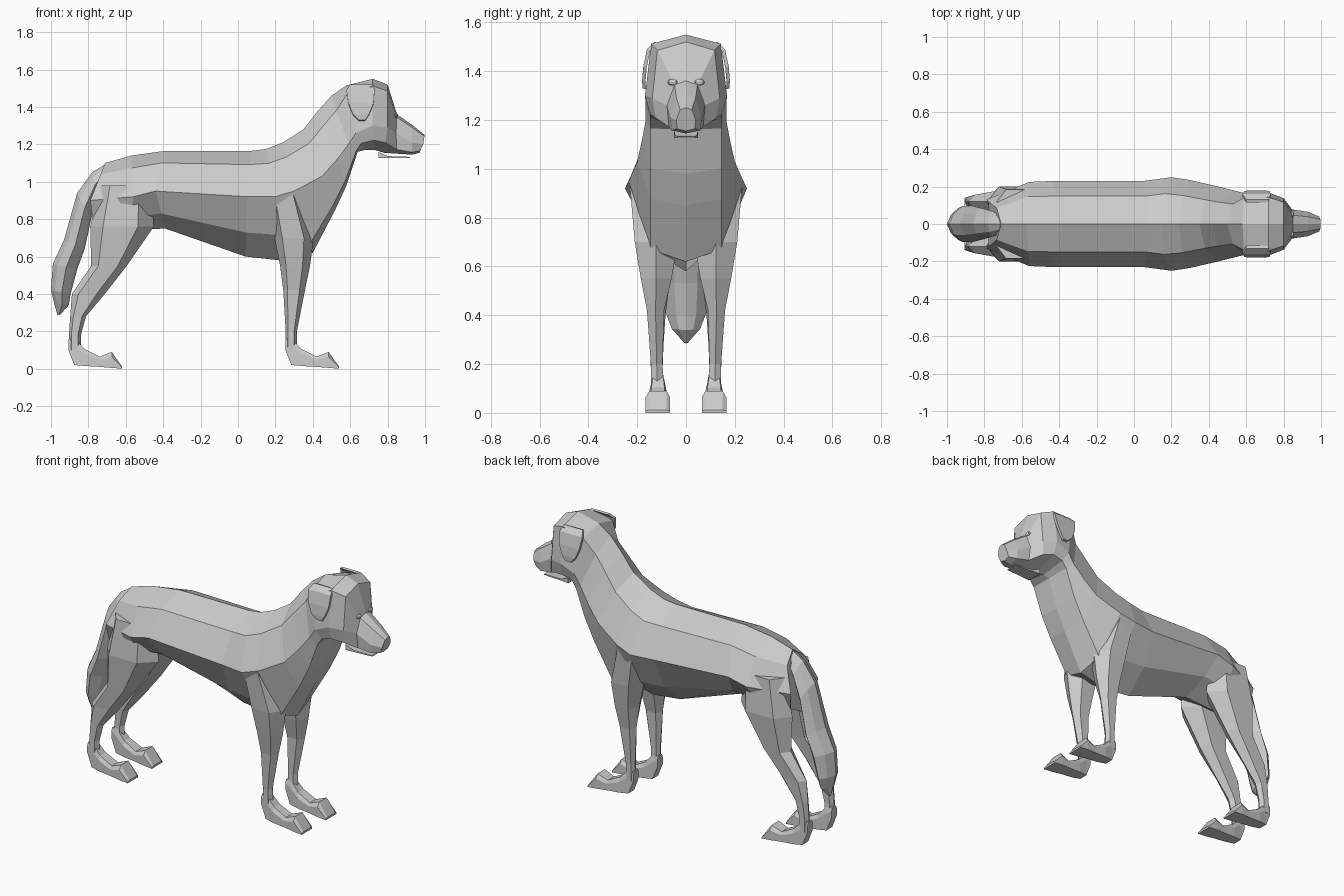
import bpy
import bmesh
from mathutils import Vector

cube = bpy.data.objects.get("Cube")
if cube:
    bpy.data.objects.remove(cube)

fur = bpy.data.materials.new("plain_grey")
fur.use_nodes = True
GREY = (0.6, 0.6, 0.6, 1)
fur.diffuse_color = GREY
fur.node_tree.nodes["Principled BSDF"].inputs["Base Color"].default_value = GREY


def finish(name, bm):
    """Turn a bmesh into a flat shaded object."""
    bmesh.ops.recalc_face_normals(bm, faces=bm.faces)
    mesh = bpy.data.meshes.new(name)
    bm.to_mesh(mesh)
    bm.free()
    mesh.materials.append(fur)
    obj = bpy.data.objects.new(name, mesh)
    bpy.context.collection.objects.link(obj)


def loft(name, rings):
    """Skin a series of closed rings and cap both ends."""
    bm = bmesh.new()
    loops = [[bm.verts.new(p) for p in ring] for ring in rings]
    count = len(loops[0])
    for a, b in zip(loops, loops[1:]):
        for i in range(count):
            j = (i + 1) % count
            bm.faces.new((a[i], a[j], b[j], b[i]))
    bm.faces.new(loops[0])
    bm.faces.new(loops[-1])
    finish(name, bm)


def body_ring(top, mid, width, low, rise, shoulder, drop):
    """Eight-sided symmetric section: spine, shoulder, flank, lower edge, keel."""
    t = Vector((top[0], 0, top[1]))
    m = Vector((mid[0], 0, mid[1]))
    b = Vector((low[0], 0, low[1]))
    side = Vector((0, width, 0))
    edge = Vector((0, min(.145, width * .9), 0))
    upper = t.lerp(m, rise)
    lower = m.lerp(b, drop)
    return [t, upper + side * shoulder, m + side, lower + edge,
            b, lower - edge, m - side, upper - side * shoulder]


# Body sections: spine point, flank point, half width, keel point
trunk = [
    ((-.71, 1.10), (-.79, .90), .13, (-.77, .74)),
    ((-.57, 1.14), (-.56, .92), .225, (-.58, .74)),
    ((-.39, 1.165), (-.44, .95), .23, (-.39, .75)),
    ((.07, 1.165), (.05, .92), .23, (.04, .60)),
    ((.15, 1.175), (.20, .92), .25, (.22, .58)),
]
chest = [
    ((.24, 1.21), (.30, .95), .235, (.40, .62)),
    ((.35, 1.28), (.45, 1.03), .20, (.52, .85)),
    ((.42, 1.37), (.53, 1.12), .18, (.58, .98)),
    ((.50, 1.46), (.59, 1.20), .165, (.64, 1.16)),
]
skull = [
    ((.58, 1.515), (.63, 1.26), .165, (.68, 1.17)),
    ((.72, 1.55), (.72, 1.30), .168, (.73, 1.17)),
    ((.80, 1.52), (.80, 1.29), .138, (.78, 1.155)),
]
muzzle = [
    ((.85, 1.36), (.845, 1.26), .078, (.85, 1.15)),
    ((.93, 1.305), (.93, 1.21), .065, (.93, 1.145)),
    ((.998, 1.25), (.99, 1.20), .04, (.97, 1.155)),
]
# Each region has its own rise, shoulder breadth and drop
regions = ((trunk, (.3, .65, .6)), (chest, (.3, .65, .85)),
           (skull, (.15, .85, .6)), (muzzle, (.15, .6, .8)))
loft("body_and_head", [body_ring(*section, *shape)
                       for part, shape in regions for section in part])


def limb_ring(x, y, z, hx, hy):
    """Six-sided horizontal section, pointed fore and aft."""
    return [(x + hx, y, z), (x + hx * .5, y + hy, z), (x - hx * .6, y + hy, z),
            (x - hx, y, z), (x - hx * .6, y - hy, z), (x + hx * .5, y - hy, z)]


# Leg sections: x, distance from centre, z, half depth, half width
fore_leg = [
    (.25, .13, .93, .09, .10), (.30, .122, .70, .105, .088),
    (.305, .122, .55, .08, .063), (.30, .125, .42, .058, .035),
    (.285, .12, .20, .03, .024), (.285, .118, .10, .032, .026),
]
hind_leg = [
    (-.60, .11, .98, .14, .075), (-.62, .115, .76, .17, .085),
    (-.69, .12, .55, .095, .055), (-.80, .12, .40, .088, .036),
    (-.855, .12, .28, .042, .028), (-.872, .12, .18, .032, .024),
    (-.872, .118, .10, .032, .026),
]
# Paw sections from heel to toe: x, bottom, top, half width
paw = [
    (.253, .10, .16, .025), (.285, .02, .165, .028), (.34, .015, .105, .038),
    (.42, .01, .065, .043), (.485, .005, .09, .05), (.54, 0, .012, .05),
]


def paw_ring(x, low, top, w, y):
    shoulder = low + (top - low) * .7
    return [(x, y - w, low), (x, y - w, shoulder), (x, y - w * .7, top),
            (x, y + w * .7, top), (x, y + w, shoulder), (x, y + w, low)]


# Ear flap rows: z, y, back x, front x
ear = [
    (1.52, .13, .60, .72), (1.49, .16, .58, .73), (1.42, .175, .59, .725),
    (1.36, .18, .615, .70), (1.33, .178, .645, .68),
]

for side, label in ((1, "left"), (-1, "right")):
    for place, leg, shift in (("front", fore_leg, 0), ("hind", hind_leg, -1.16)):
        loft(f"{place}_{label}_leg",
             [limb_ring(x, y * side, z, hx, hy) for x, y, z, hx, hy in leg])
        loft(f"{place}_{label}_paw",
             [paw_ring(x + shift, lo, hi, w, .115 * side) for x, lo, hi, w in paw])
    loft(f"{label}_ear",
         [[(a, y * side, z), (b, y * side, z),
           (b, (y - .014) * side, z - .004), (a, (y - .014) * side, z - .004)]
          for z, y, a, b in ear])
    # Eye: small flattened faceted ball set in the brow
    bm = bmesh.new()
    bmesh.ops.create_uvsphere(bm, u_segments=8, v_segments=6, radius=1)
    bmesh.ops.scale(bm, vec=(.01, .022, .013), verts=bm.verts)
    bmesh.ops.translate(bm, vec=(.845, .055 * side, 1.355), verts=bm.verts)
    finish(f"{label}_eye", bm)

# Lower jaw: thin tapered plate under the muzzle
loft("lower_jaw", [
    [(x, -w, 1.127), (x, w, 1.127), (x, w, top), (x, -w, top)]
    for x, w, top in ((.75, .05, 1.16), (.80, .045, 1.137), (.92, .036, 1.133))])

# Tail: outer point, inner point, half width
tail = [
    ((-.70, 1.10), (-.70, 1.04), .045), ((-.78, 1.05), (-.75, .93), .07),
    ((-.86, .94), (-.785, .80), .085), ((-.93, .69), (-.82, .64), .098),
    ((-.99, .56), (-.86, .53), .095), ((-1, .42), (-.895, .40), .083),
    ((-.983, .35), (-.905, .34), .058), ((-.965, .285), (-.95, .29), .008),
]
tail_rings = []
for outer, inner, w in tail:
    o, i = Vector((outer[0], 0, outer[1])), Vector((inner[0], 0, inner[1]))
    y = Vector((0, w, 0))
    tail_rings.append([o, o.lerp(i, .2) + y * .6, o.lerp(i, .55) + y,
                       o.lerp(i, .9) + y * .5, i, o.lerp(i, .9) - y * .5,
                       o.lerp(i, .55) - y, o.lerp(i, .2) - y * .6])
loft("tail", tail_rings)
